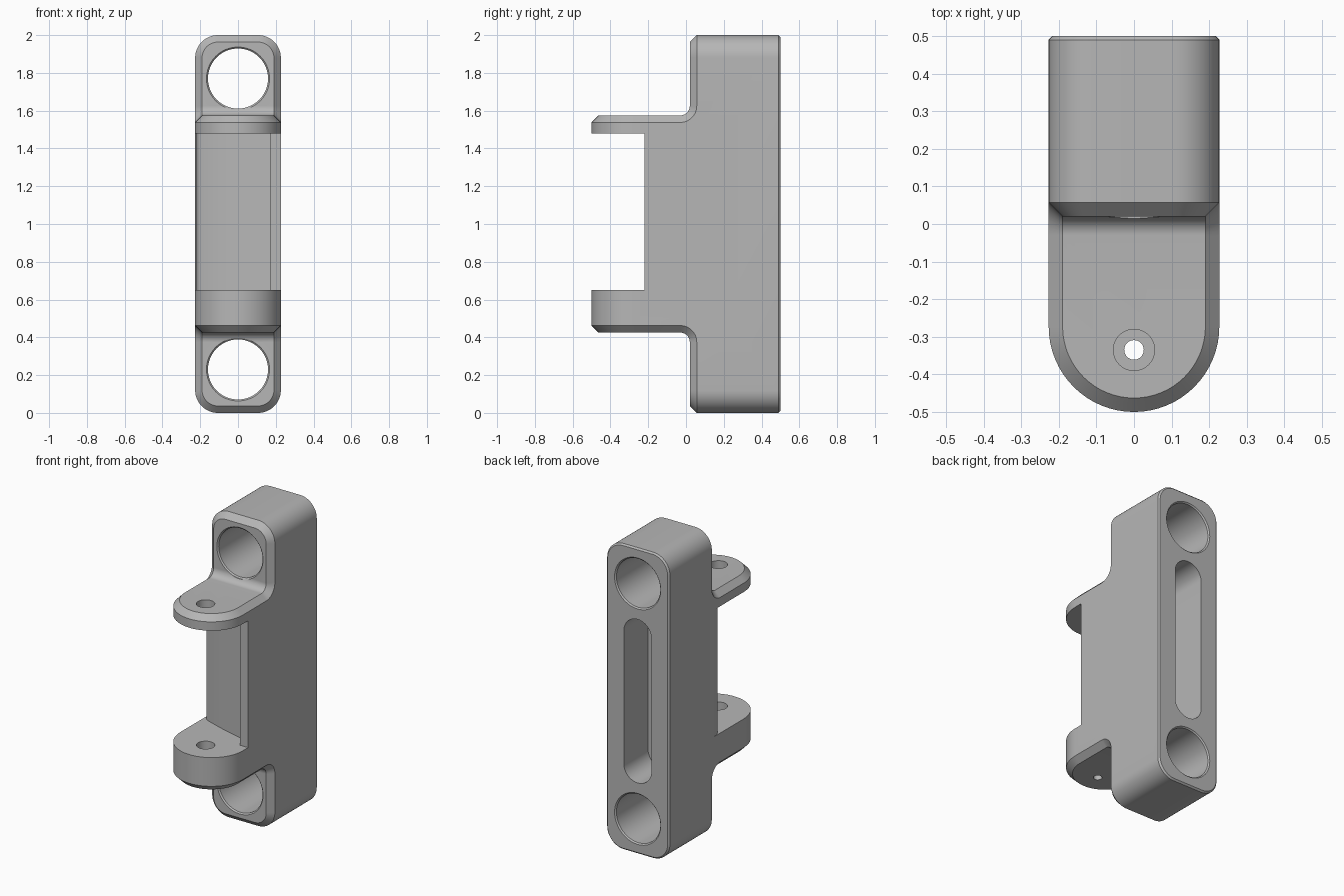
import bpy, bmesh
from math import sin, cos, pi

cube = bpy.data.objects.get("Cube")
if cube:
    bpy.data.objects.remove(cube, do_unlink=True)

W = 0.227        # half width
C = 0.037        # front chamfer
PIN_Y = -0.335   # pin axis

grey = bpy.data.materials.new("plain_grey")
grey.use_nodes = True
grey.diffuse_color = (0.47, 0.47, 0.47, 1)
grey.node_tree.nodes["Principled BSDF"].inputs["Base Color"].default_value = (0.47, 0.47, 0.47, 1)


def loft(name, rings):
    """Solid through matching rings of points, capped at both ends."""
    bm = bmesh.new()
    loops = [[bm.verts.new(p) for p in ring] for ring in rings]
    n = len(loops[0])
    for a, b in zip(loops, loops[1:]):
        for i in range(n):
            j = (i + 1) % n
            bm.faces.new((a[i], a[j], b[j], b[i]))
    bm.faces.new(loops[0])
    bm.faces.new(loops[-1])
    bmesh.ops.remove_doubles(bm, verts=bm.verts, dist=1e-5)
    bmesh.ops.recalc_face_normals(bm, faces=bm.faces)
    mesh = bpy.data.meshes.new(name)
    bm.to_mesh(mesh)
    bm.free()
    mesh.materials.append(grey)
    ob = bpy.data.objects.new(name, mesh)
    bpy.context.collection.objects.link(ob)
    return ob


def rounded(hx, hy, r, n=12):
    """Rounded rectangle outline; a circle when both halves equal r."""
    pts = []
    for k, (sx, sy) in enumerate(((1, 1), (-1, 1), (-1, -1), (1, -1))):
        for i in range(n + 1):
            a = (k + i / n) * pi / 2
            pts.append((sx * (hx - r) + r * cos(a), sy * (hy - r) + r * sin(a)))
    return pts


def along_y(name, hx, hz, r, zc, levels):
    """Rounded prism along y; levels are (y, inset)."""
    return loft(name, [[(x, y, zc + z) for x, z in rounded(hx - d, hz - d, r - d)]
                       for y, d in levels])


def along_z(name, outline, levels):
    return loft(name, [[(x, y, z) for x, y in outline(d)] for z, d in levels])


def lug_outline(d):
    """Rounded nose at the front, straight sides to the back."""
    arc = [((W - d) * cos(pi + i * pi / 32), -0.273 + (W - d) * sin(pi + i * pi / 32))
           for i in range(33)]
    return arc + [(W - d, 0.25), (d - W, 0.25)]


def fillet(name, s):
    """Concave blend between lug and block, with its chamfered sides."""
    rings = []
    for i in range(13):
        a = i * pi / 24
        ring = []
        for x, r in ((-W, 0.13), (-W, 0.05 + C), (C - W, 0.05),
                     (W - C, 0.05), (W, 0.05 + C), (W, 0.13)):
            ring.append((x, -0.03 + r * cos(a), 1 + s * (0.625 - r * sin(a))))
        rings.append(ring)
    return loft(name, rings)


# Main block
body = along_y("bracket_body", W, 1.0, 0.12, 1.0,
               [(0.02, C), (0.02 + C, 0), (0.49, 0), (0.5, 0.01)])

# Asymmetric wall between the lugs
wall_profile = [(-W, 0.25), (-W, 0.04), (-0.222, 0.0), (-0.21, -0.028), (-0.19, -0.045),
                (-0.055, -0.09), (0.07, -0.125), (0.17, -0.15), (0.17, -0.22),
                (W, -0.22), (W, 0.25)]
wall = along_z("front_wall", lambda d: wall_profile, [(0.55, 0), (1.52, 0)])

# Lugs and blends
parts = [wall]
for name, s, inner in (("upper", 1, 1.48), ("lower", -1, 0.65)):
    parts.append(along_z(name + "_lug", lug_outline,
                         [(inner, 0), (1 + s * (0.575 - C), 0), (1 + s * 0.575, C)]))
    parts.append(fillet(name + "_blend", s))

# Bolt holes, back slot and pin holes
cuts = []
for z in (0.23, 1.77):
    cuts.append(along_y("bolt_hole", 0.167, 0.167, 0.167, z,
                        [(-0.1, 0), (0.02, 0), (0.028, 0.008),
                         (0.492, 0.008), (0.5, 0), (0.6, 0)]))
cuts.append(along_y("back_slot", 0.1, 0.535, 0.1, 1.0, [(0.25, 0), (0.6, 0)]))
for name, r, z0, z1 in (("pin_hole", 0.055, 0.5, 1.7), ("pin_exit", 0.026, 0.3, 0.6)):
    ring = [(x, y + PIN_Y) for x, y in rounded(r, r, r, 8)]
    cuts.append(along_z(name, lambda d: ring, [(z0, 0), (z1, 0)]))

# Join and cut into one solid
for group, op in ((parts, 'UNION'), (cuts, 'DIFFERENCE')):
    for ob in group:
        ob.hide_render = True
        mod = body.modifiers.new(ob.name, 'BOOLEAN')
        mod.operation = op
        mod.solver = 'EXACT'
        mod.object = ob
bpy.context.view_layer.update()
solid = bpy.data.meshes.new_from_object(
    body.evaluated_get(bpy.context.evaluated_depsgraph_get()))
body.modifiers.clear()
body.data = solid
for ob in parts + cuts:
    bpy.data.objects.remove(ob, do_unlink=True)

# Smooth curved faces, keep edges sharp
bpy.ops.object.select_all(action='DESELECT')
body.select_set(True)
bpy.context.view_layer.objects.active = body
bpy.ops.object.shade_smooth_by_angle(angle=0.4)
